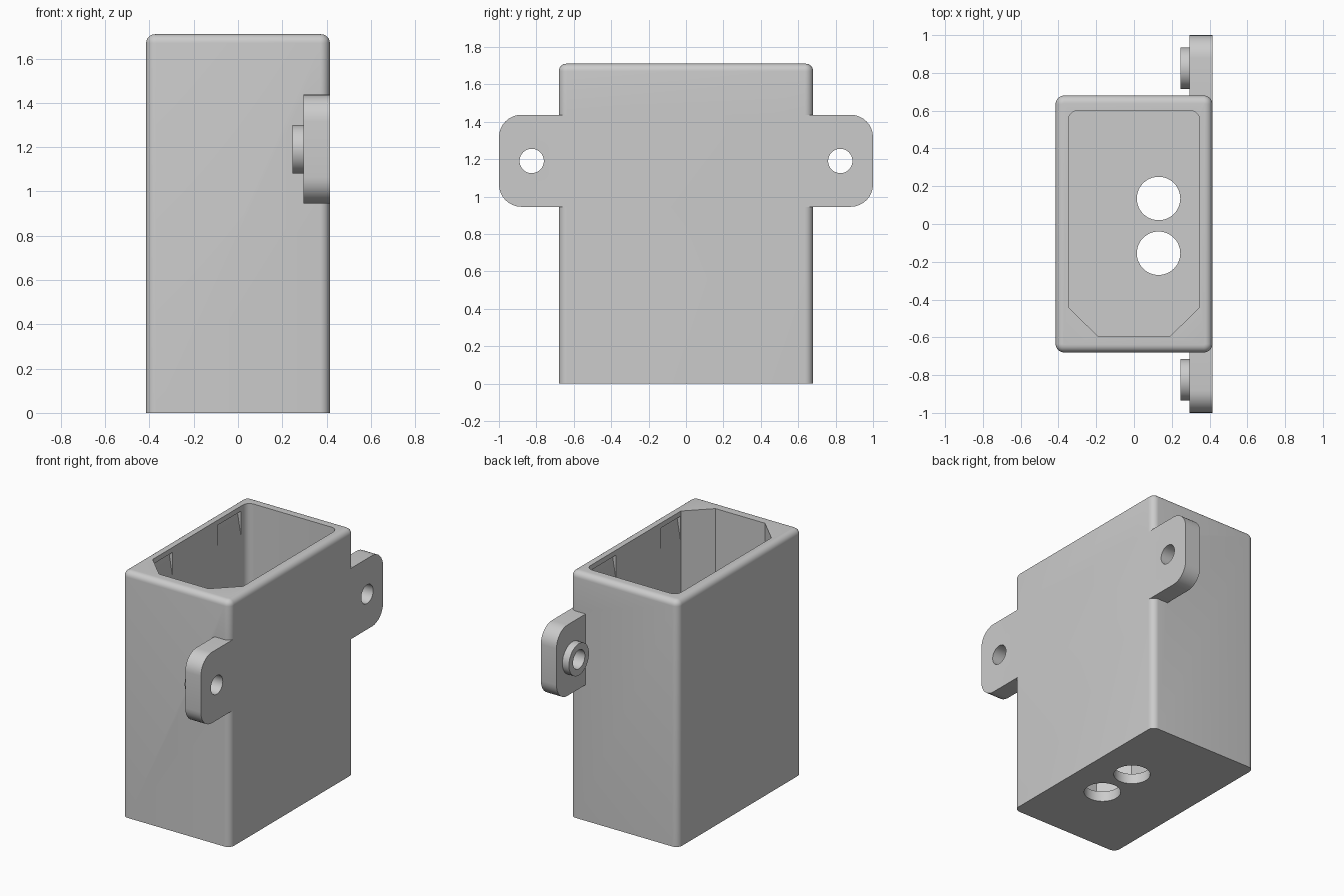
import bpy, bmesh
from math import cos, sin, pi, radians
from mathutils import Vector

cube = bpy.data.objects.get("Cube")
if cube:
    bpy.data.objects.remove(cube, do_unlink=True)

grey = bpy.data.materials.new("plain grey")
grey.use_nodes = True
grey.diffuse_color = (0.6, 0.6, 0.6, 1)
grey.node_tree.nodes["Principled BSDF"].inputs["Base Color"].default_value = (0.6, 0.6, 0.6, 1)


def prism(name, points, direction):
    """Closed solid made by pushing a flat outline along a direction."""
    bm = bmesh.new()
    face = bm.faces.new([bm.verts.new(p) for p in points])
    moved = bmesh.ops.extrude_face_region(bm, geom=[face])["geom"]
    bmesh.ops.translate(bm, vec=Vector(direction),
                        verts=[g for g in moved if isinstance(g, bmesh.types.BMVert)])
    bmesh.ops.recalc_face_normals(bm, faces=bm.faces)
    mesh = bpy.data.meshes.new(name)
    bm.to_mesh(mesh)
    bm.free()
    mesh.materials.append(grey)
    obj = bpy.data.objects.new(name, mesh)
    bpy.context.collection.objects.link(obj)
    return obj


def rounded(u0, u1, v0, v1, r, steps=8):
    """Rectangle outline with round corners."""
    corners = [(u1 - r, v1 - r), (u0 + r, v1 - r), (u0 + r, v0 + r), (u1 - r, v0 + r)]
    return [(u + r * cos((k + i / steps) * pi / 2), v + r * sin((k + i / steps) * pi / 2))
            for k, (u, v) in enumerate(corners) for i in range(steps + 1)]


def circle(u, v, r, n=48):
    return [(u + r * cos(2 * pi * i / n), v + r * sin(2 * pi * i / n)) for i in range(n)]


def along_x(name, outline, x0, x1):
    return prism(name, [(x0, u, v) for u, v in outline], (x1 - x0, 0, 0))


def along_z(name, outline, z0, z1):
    return prism(name, [(u, v, z0) for u, v in outline], (0, 0, z1 - z0))


def combine(target, tool, operation):
    tool.hide_render = True
    mod = target.modifiers.new(operation, "BOOLEAN")
    mod.operation, mod.solver, mod.object = operation, "EXACT", tool
    bpy.context.view_layer.objects.active = target
    bpy.ops.object.modifier_apply(modifier=mod.name)
    bpy.data.objects.remove(tool, do_unlink=True)


# Outer case with rounded upright corners and a rounded top rim
HEIGHT, WALL = 1.71, 0.348
case = along_z("case", rounded(-0.415, 0.415, -0.68, 0.68, 0.045), 0, HEIGHT)
bm = bmesh.new()
bm.from_mesh(case.data)
rim = [e for e in bm.edges if all(v.co.z > HEIGHT - 0.001 for v in e.verts)]
bmesh.ops.bevel(bm, geom=rim, offset=0.04, segments=6, profile=0.5, affect="EDGES")
bm.to_mesh(case.data)
bm.free()

# Mounting plate and round bosses
combine(case, along_x("mounting_plate", rounded(-1, 1, 0.945, 1.437, 0.12), 0.295, 0.415), "UNION")
for side in (-1, 1):
    combine(case, along_x("boss", circle(side * 0.825, 1.19, 0.11), 0.245, 0.33), "UNION")
    combine(case, along_x("screw_hole", circle(side * 0.825, 1.19, 0.065), 0.1, 0.6), "DIFFERENCE")

# Cavity with two chamfered front corners and two rounded back corners
back = [p for p in rounded(-WALL, WALL, -0.595, 0.6, 0.05) if p[1] > 0]
front = [(-WALL, -0.44), (-0.19, -0.595), (0.19, -0.595), (WALL, -0.44)]
combine(case, along_z("cavity", back + front, 0.07, HEIGHT + 0.1), "DIFFERENCE")

# Cable holes in the floor
for y in (0.135, -0.155):
    combine(case, along_z("cable_hole", circle(0.13, y, 0.115), -0.1, 0.2), "DIFFERENCE")

# Wedge-shaped catch pockets in the long inner walls
for side in (-1, 1):
    for y0, y1 in ((-0.438, -0.22), (0.27, 0.53)):
        profile = [(0.3, 1.675), (WALL + 0.03, 1.675), (WALL, 1.5), (0.3, 1.5)]
        wedge = prism("catch_pocket", [(side * x, y0, z) for x, z in profile], (0, y1 - y0, 0))
        combine(case, wedge, "DIFFERENCE")

bpy.ops.object.select_all(action="DESELECT")
case.select_set(True)
bpy.context.view_layer.objects.active = case
bpy.ops.object.shade_smooth_by_angle(angle=radians(30))
